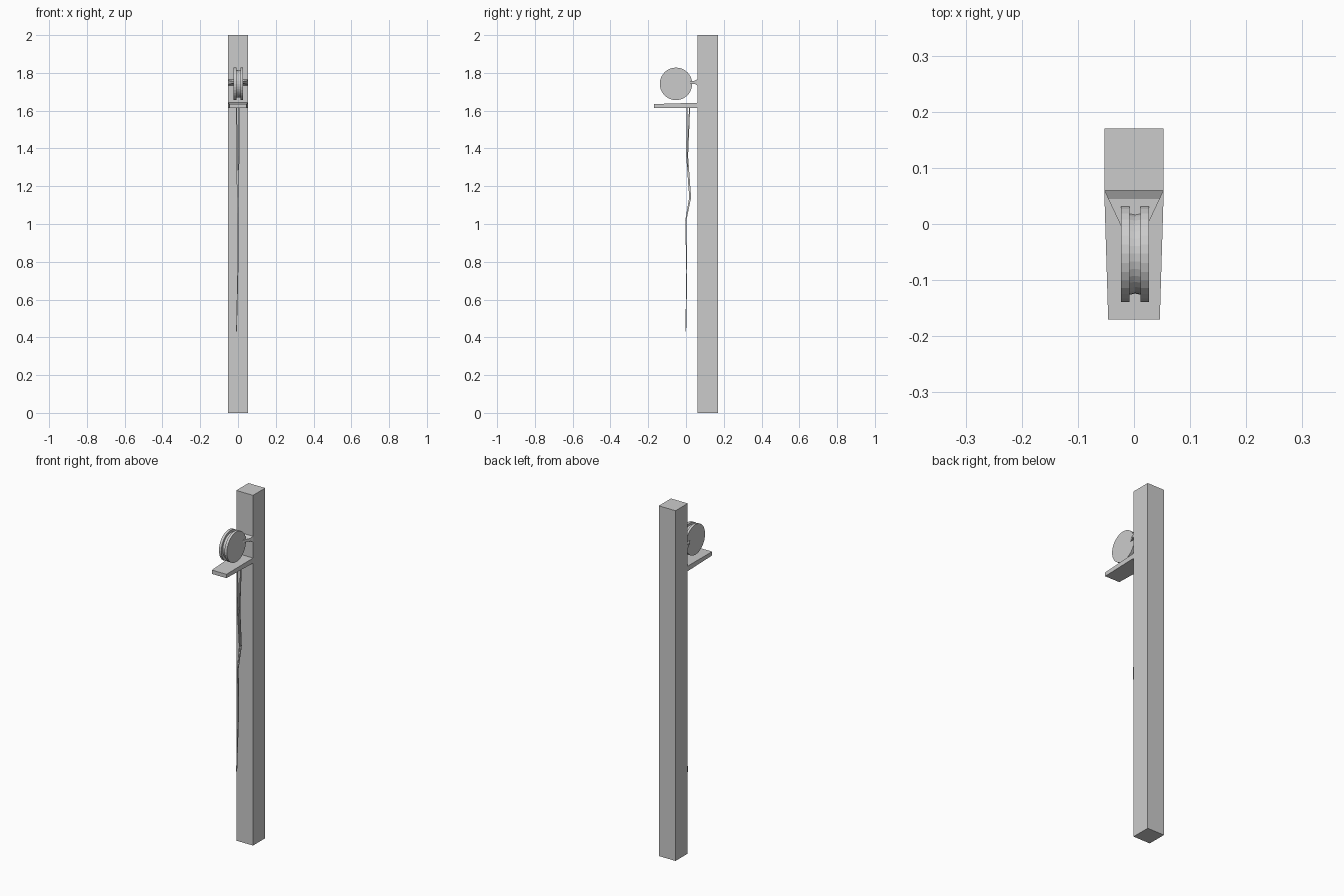
import bpy, bmesh, math
from mathutils import Vector

if "Cube" in bpy.data.objects:
    bpy.data.objects.remove(bpy.data.objects["Cube"])


def make(name, bm):
    bmesh.ops.recalc_face_normals(bm, faces=bm.faces[:])
    me = bpy.data.meshes.new(name)
    bm.to_mesh(me)
    bm.free()
    ob = bpy.data.objects.new(name, me)
    bpy.context.collection.objects.link(ob)
    return ob


def loft(name, rings):
    """Skin a list of closed rings and cap both ends."""
    bm = bmesh.new()
    vs = [[bm.verts.new(p) for p in r] for r in rings]
    n = len(vs[0])
    for a, b in zip(vs, vs[1:]):
        for i in range(n):
            j = (i + 1) % n
            bm.faces.new((a[i], a[j], b[j], b[i]))
    bm.faces.new(vs[0])
    bm.faces.new(vs[-1])
    return make(name, bm)


def rect_y(y, hw, z0, z1):
    return [(-hw, y, z0), (hw, y, z0), (hw, y, z1), (-hw, y, z1)]


# upright post
loft("post", [rect_y(0.06, 0.053, 0, 2), rect_y(0.17, 0.053, 0, 2)])

# tapered shelf under the wheel
loft("shelf", [rect_y(-0.17, 0.046, 1.613, 1.635), rect_y(0.06, 0.053, 1.613, 1.642)])

# flared bracket running from the post to the wheel hub
loft("bracket", [rect_y(y, hw, 1.75 - hz, 1.75 + hz) for y, hw, hz in
                 [(0.06, 0.053, 0.016), (0.045, 0.046, 0.008), (-0.04, 0.006, 0.006)]])

# grooved pulley wheel: (x, radius) profile turned about its axle
SIDES, CY, CZ = 32, -0.053, 1.742
profile = [(-0.023, 0.086), (-0.008, 0.086), (-0.008, 0.073), (0.002, 0.071),
           (0.012, 0.073), (0.012, 0.086), (0.027, 0.086)]
loft("pulley_wheel", [[(x, CY + r * math.cos(2 * math.pi * i / SIDES),
                        CZ + r * math.sin(2 * math.pi * i / SIDES))
                       for i in range(SIDES)] for x, r in profile])


# hanging string: two strands that join into one thin tail
def strand(name, path):
    rings = []
    for x, y, z, r in path:
        rings.append([(x - r, y - r, z), (x + r, y - r, z),
                      (x + r, y + r, z), (x - r, y + r, z)])
    loft(name, rings)


strand("string_front", [(-0.008, 0.005, 1.615, 0.003), (-0.005, 0.004, 1.36, 0.003),
                        (-0.003, 0.020, 1.14, 0.003), (0, -0.001, 1.02, 0.003),
                        (-0.001, 0.004, 0.75, 0.0025), (-0.008, -0.001, 0.43, 0.002)])
strand("string_back", [(0.006, 0.019, 1.615, 0.003), (0.004, 0.008, 1.36, 0.003),
                       (0.002, 0.024, 1.14, 0.003), (0, 0, 1.02, 0.0025)])
